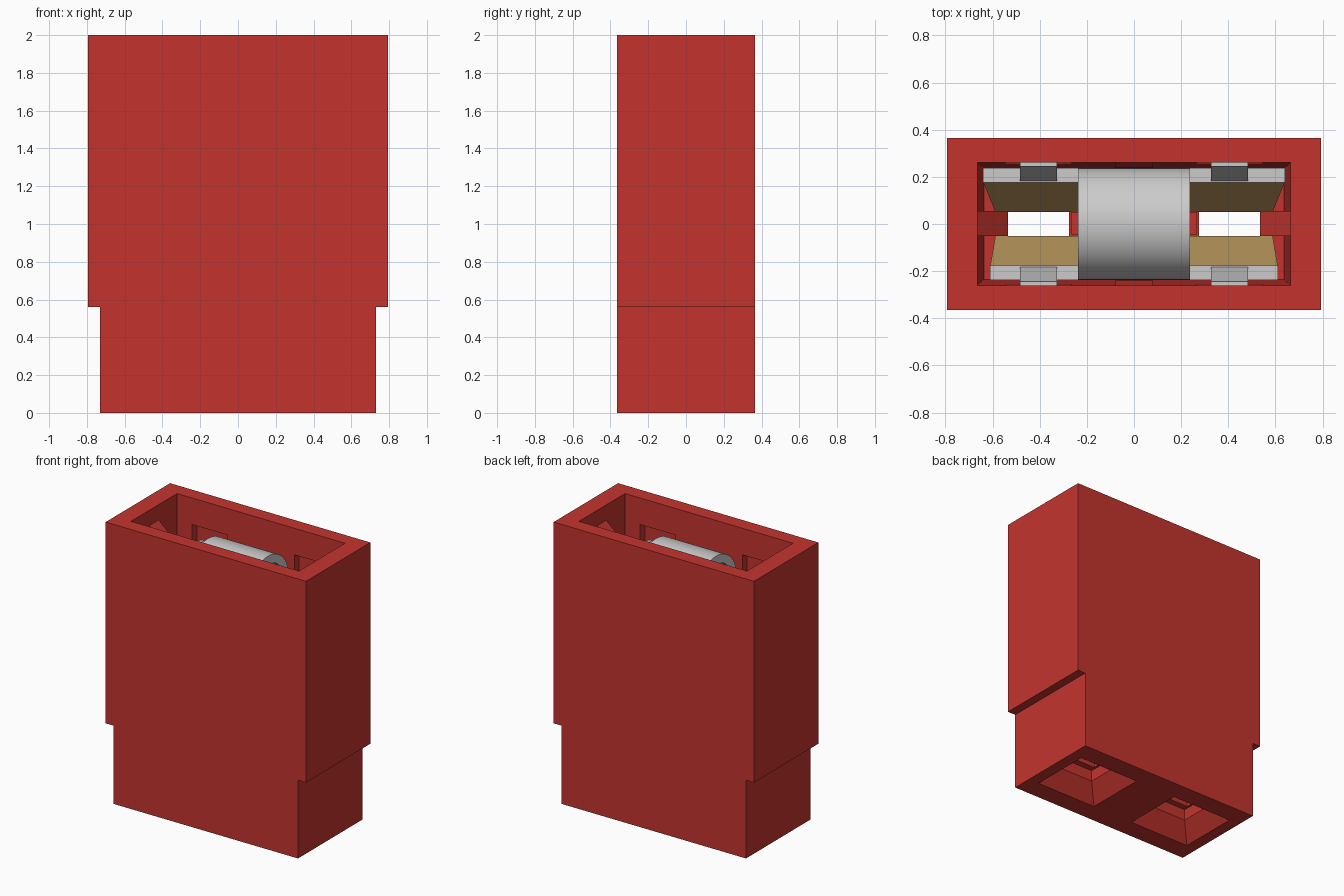
import bpy, bmesh, math

cube = bpy.data.objects.get("Cube")
if cube:
    bpy.data.objects.remove(cube, do_unlink=True)


def material(name, rgb):
    m = bpy.data.materials.new(name)
    m.use_nodes = True
    m.diffuse_color = (*rgb, 1)
    b = next(n for n in m.node_tree.nodes if n.type == 'BSDF_PRINCIPLED')
    b.inputs["Base Color"].default_value = (*rgb, 1)
    return m


RED = material("red plastic", (0.55, 0.034, 0.027))
SILVER = material("silver metal", (0.6, 0.6, 0.6))
GOLD = material("gold plating", (0.58, 0.37, 0.13))


def loft(name, rings, mat):
    """Closed solid through rings that have equal point counts."""
    bm = bmesh.new()
    loops = [[bm.verts.new(p) for p in r] for r in rings]
    n = len(rings[0])
    for a, b in zip(loops, loops[1:]):
        for i in range(n):
            j = (i + 1) % n
            bm.faces.new((a[i], a[j], b[j], b[i]))
    bm.faces.new(loops[0][::-1])
    bm.faces.new(loops[-1])
    bmesh.ops.recalc_face_normals(bm, faces=bm.faces)
    me = bpy.data.meshes.new(name)
    bm.to_mesh(me)
    bm.free()
    me.materials.append(mat)
    ob = bpy.data.objects.new(name, me)
    bpy.context.collection.objects.link(ob)
    return ob


def rect(cx, hx, hy, z):
    return [(cx - hx, -hy, z), (cx + hx, -hy, z), (cx + hx, hy, z), (cx - hx, hy, z)]


def box(name, x0, x1, y0, y1, z0, z1, mat):
    return loft(name, [[(x0, y0, z), (x1, y0, z), (x1, y1, z), (x0, y1, z)]
                       for z in (z0, z1)], mat)


def extrude_x(name, profile, x0, x1, mat):
    return loft(name, [[(x, y, z) for y, z in profile] for x in (x0, x1)], mat)


def extrude_y(name, profile, y0, y1, mat):
    return loft(name, [[(x, y, z) for x, z in profile] for y in (y0, y1)], mat)


# Housing: stepped block
housing = extrude_y("housing", [(-.73, 0), (.73, 0), (.73, .56), (.793, .56),
                                (.793, 2), (-.793, 2), (-.793, .56), (-.73, .56)],
                    -.364, .364, RED)

# Cavity, entry funnels and latch pockets
cutters = [loft("cavity_cutter", [rect(0, .637, .236, .42), rect(0, .665, .26, 1.5),
                                  rect(0, .665, .26, 2.1)], RED)]
for s in (-1, 1):
    c = .405 * s
    cutters.append(loft("funnel_cutter", [rect(c, .257, .236, -.02), rect(c, .145, .13, .12),
                                          rect(c, .145, .13, .2), rect(c, .13, .085, .2),
                                          rect(c, .13, .085, .5)], RED))
    for t in (-1, 1):
        y0, y1 = sorted((.2 * t, .312 * t))
        cutters.append(box("pocket_cutter", c - .14, c + .14, y0, y1, 1.3, 1.81, RED))
for cut in cutters:
    mod = housing.modifiers.new("cut", 'BOOLEAN')
    mod.operation, mod.solver, mod.object = 'DIFFERENCE', 'EXACT', cut
bpy.context.view_layer.update()
graph = bpy.context.evaluated_depsgraph_get()
carved = bpy.data.meshes.new_from_object(housing.evaluated_get(graph))
housing.modifiers.clear()
housing.data = carved
for cut in cutters:
    bpy.data.objects.remove(cut, do_unlink=True)

# Central divider and guide ribs
box("divider", -.265, .265, -.045, .05, .40, 1.2, RED)
for s, side in ((-1, "right"), (1, "left")):
    extrude_y("end_rib_" + side, [(.68 * s, .4), (.535 * s, .4), (.535 * s, 1.77),
                                  (.665 * s, 1.89), (.68 * s, 1.89)], -.05, .055, RED)
for t, side in ((-1, "front"), (1, "back")):
    extrude_x("wall_rib_" + side, [(.28 * t, .4), (.24 * t, .4), (.24 * t, 1.5),
                                   (.262 * t, 1.62), (.28 * t, 1.62)], -.08, .08, RED)

# Spring clip: rounded bridge between two plates
R, T, SPRING, FOOT = .237, .06, 1.655, 1.5
arc = [math.pi * i / 32 for i in range(33)]
outer = [(R * math.cos(a), SPRING + R * math.sin(a)) for a in arc]
inner = [((R - T) * math.cos(a), SPRING + (R - T) * math.sin(a)) for a in reversed(arc)]
bridge = extrude_x("clip_bridge", [(R, FOOT)] + outer + [(-R, FOOT), (T - R, FOOT)]
                   + inner + [(R - T, FOOT)], -.237, .237, SILVER)
bpy.ops.object.select_all(action='DESELECT')
bridge.select_set(True)
bpy.context.view_layer.objects.active = bridge
bpy.ops.object.shade_smooth_by_angle(angle=math.radians(30))

for t, side, hx in ((-1, "front", .61), (1, "back", .64)):
    y0, y1 = sorted((.177 * t, .237 * t))
    box("clip_plate_" + side, -hx, hx, y0, y1, 1.1, 1.5, SILVER)
    for s, hand in ((-1, "right"), (1, "left")):
        c = .405 * s
        # Latch tab flaring outward into its pocket
        extrude_x(f"latch_tab_{side}_{hand}",
                  [(.18 * t, 1.49), (.245 * t, 1.72), (.262 * t, 1.72), (.237 * t, 1.49)],
                  c - .078, c + .078, SILVER)
        # Contact finger: tapers inward to the pinch point, then flares out
        rows = [(.178, 1.13, hx - .405), (.05, .78, .183), (.09, .58, .17)]
        rings = [[(c - h, y * t, z), (c + h, y * t, z),
                  (c + h, (y + .05) * t, z), (c - h, (y + .05) * t, z)]
                 for y, z, h in rows]
        loft(f"contact_finger_{side}_{hand}", rings, GOLD)
